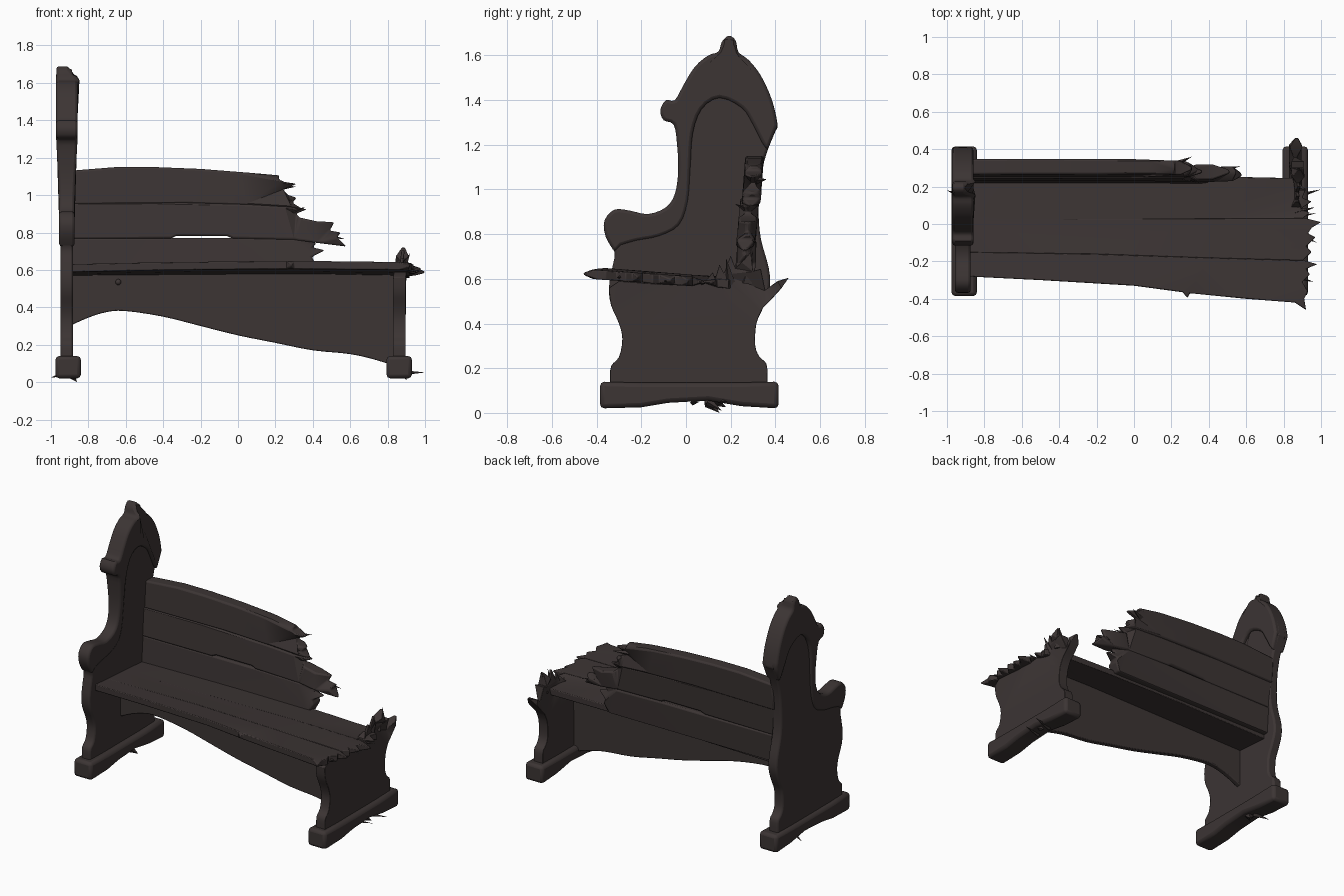
import bpy, bmesh, math
from mathutils import Vector

wood = bpy.data.materials.new("dark aged wood")
wood.diffuse_color = (0.045, 0.035, 0.034, 1)


def finish(name, bm, bevel=0.0, segs=2):
    bmesh.ops.recalc_face_normals(bm, faces=bm.faces)
    me = bpy.data.meshes.new(name)
    bm.to_mesh(me)
    bm.free()
    me.materials.append(wood)
    ob = bpy.data.objects.new(name, me)
    bpy.context.collection.objects.link(ob)
    if bevel:
        m = ob.modifiers.new("rounded edges", 'BEVEL')
        m.width, m.segments, m.limit_method = bevel, segs, 'ANGLE'
        m.angle_limit = math.radians(50)
    bpy.ops.object.select_all(action='DESELECT')
    bpy.context.view_layer.objects.active = ob
    ob.select_set(True)
    bpy.ops.object.shade_smooth_by_angle(angle=math.radians(40))
    return ob


def smooth(p, n=3):
    """Rounded curve through an open chain of 2D points."""
    p = [Vector(q) for q in p]
    out = []
    for i in range(len(p) - 1):
        a, b, c, d = p[max(i - 1, 0)], p[i], p[i + 1], p[min(i + 2, len(p) - 1)]
        for k in range(n):
            t = k / n
            out.append(0.5 * (2 * b + (c - a) * t + (2 * a - 5 * b + 4 * c - d) * t * t
                              + (3 * b - a - 3 * c + d) * t ** 3))
    return [tuple(q) for q in out + [p[-1]]]


def slab(name, outline, place, bevel=0.0, splinter=False):
    """Outline (u, v) thickened by s = -1..1; sharp tips are thinned to splinters."""
    bm = bmesh.new()
    n = len(outline)
    thick = []
    for i in range(n):
        o = Vector(outline[i])
        a, b = Vector(outline[i - 1]) - o, Vector(outline[(i + 1) % n]) - o
        thick.append(0.25 if splinter and a.angle(b) < math.radians(75) else 1.0)
    rings = [[bm.verts.new(place(u, v, s * t)) for (u, v), t in zip(outline, thick)]
             for s in (-1, 1)]
    caps = [bm.faces.new(r) for r in rings]
    for i in range(n):
        j = (i + 1) % n
        bm.faces.new((rings[0][i], rings[0][j], rings[1][j], rings[1][i]))
    bm.normal_update()
    if splinter:
        bmesh.ops.triangulate(bm, faces=caps)
    return finish(name, bm, bevel)


# End panel profiles (y, z)
front_low = [(-.34, .08), (-.34, .15), (-.335, .21), (-.30, .25), (-.285, .33), (-.30, .40),
             (-.335, .48), (-.345, .56)]
arm_to_top = [(-.33, .65), (-.32, .72), (-.36, .79), (-.365, .86), (-.32, .91), (-.25, .905),
              (-.17, .89), (-.09, .92), (-.05, .98), (-.035, 1.08), (-.04, 1.2), (-.055, 1.29),
              (-.10, 1.31), (-.115, 1.355), (-.09, 1.40), (-.05, 1.40), (-.01, 1.47),
              (.04, 1.55), (.10, 1.60), (.145, 1.617), (.16, 1.66), (.19, 1.688),
              (.222, 1.668), (.235, 1.615), (.28, 1.58), (.335, 1.51), (.385, 1.40), (.41, 1.29)]
back_mid = [(.40, 1.26), (.36, 1.16), (.335, 1.05), (.325, .9), (.335, .78), (.37, .65)]
back_low = [(.375, .56), (.345, .47), (.315, .40), (.31, .30), (.33, .25), (.36, .22),
            (.365, .15), (.365, .08)]


def end(half, flare):
    """Thickness grows toward the arch and narrows at the finial."""
    def place(u, v, s):
        tip = min(max((v - 1.62) / .05, 0), 1)
        h = half + flare * min(max((v - 1) / .3, 0), 1)
        return (-.915 - .022 * tip + (h + (.034 - h) * tip) * s, u, v)
    return place


slab("left_end_panel", smooth(front_low + arm_to_top + back_mid + back_low),
     end(.034, 0), .012)

# Raised moulding round the armrest and arch of the whole end
inner = [(.34, 1.21), (.30, 1.29), (.25, 1.365), (.15, 1.41), (.07, 1.36), (.03, 1.25),
         (.02, 1.1), (.01, .95), (-.03, .84), (-.12, .79), (-.22, .77), (-.29, .75)]
slab("left_end_moulding", smooth(arm_to_top[1:]) + [(.395, 1.25), (.365, 1.175)] + smooth(inner),
     end(.042, .015), .014)

# Broken end panel
broken = [(-.30, .59), (-.1, .575), (.08, .58), (.12, .63), (.13, .60), (.15, .665), (.17, .625),
          (.20, .705), (.22, .65), (.25, .675), (.29, .72), (.30, .635), (.335, .645),
          (.355, .55), (.41, .59), (.46, .605), (.425, .555), (.375, .50)]
slab("right_end_panel", smooth(front_low) + broken + smooth(back_low[1:]),
     lambda u, v, s: (.862 + .02 * max(v - .55, 0) / .15 + .034 * s, u, v), .008, True)

# Feet, worn hollow underneath
foot = [(-.385, .02), (-.2, .025), (-.08, .045), (.1, .055), (.25, .03), (.415, .02),
        (.415, .14), (.2, .135), (-.2, .135), (-.385, .14)]
for side, cx in (("left", -.908), ("right", .862)):
    slab(side + "_foot", foot, lambda u, v, s: (cx + .068 * s, u, v), .02)


# Seat boards (x, y), tilted down toward the back, snapped at the right
def seat(u, v, s):
    return (u, v, .59 - .07 * v + .012 * math.sin((u + .9) * 1.7) + .021 * s)


slab("seat_front_board", [(-.9, -.28), (-.5, -.30), (0, -.33), (.26, -.365), (.285, -.395),
     (.30, -.37), (.6, -.40), (.86, -.42), (.92, -.46), (.91, -.40), (.93, -.36), (.90, -.31),
     (.94, -.27), (.92, -.24), (.98, -.215), (.91, -.195), (.4, -.18), (-.2, -.16), (-.9, -.15)],
     seat, .005, True)
slab("seat_middle_board", [(-.9, -.153), (-.2, -.163), (.4, -.183), (.90, -.197), (.95, -.15),
     (.92, -.12), (.97, -.07), (.93, -.05), (.95, -.02), (1.0, .01), (.92, .03), (.4, .03),
     (-.9, .025)], seat, .005, True)
slab("seat_back_board", [(-.9, .02), (.4, .025), (.90, .027), (.94, .06), (.89, .08),
     (.95, .12), (.90, .14), (.92, .19), (.88, .20), (.86, .245), (.4, .255), (-.2, .265),
     (-.9, .27)], seat, .005, True)

# Stretcher board under the middle of the seat, with a curved lower edge (x, z)
apron_low = [(-.9, .30), (-.8, .345), (-.7, .375), (-.6, .38), (-.4, .35), (-.2, .30), (0, .25),
             (.2, .21), (.4, .17), (.6, .15), (.75, .115), (.85, .08)]
slab("under_seat_stretcher", smooth(apron_low) + [(.85, .585), (-.9, .585)],
     lambda u, v, s: (u, .01 + .018 * s, v), .006)


# Thick backrest planks (x, z), leaning back, each snapped off at the right
def plank(shift):
    return lambda u, v, s: (u, .265 + shift + (v - .64) * .075
                            + .02 * max(u - .2, 0) * math.sin(v * 40) + .042 * s, v)


slab("back_top_plank", [(-.9, .950), (-.3, .955), (.05, .945), (.27, .932), (.345, .925),
     (.29, .96), (.315, .985), (.27, 1.0), (.24, 1.03), (.315, 1.06), (.25, 1.07), (.215, 1.085),
     (.225, 1.105), (0, 1.125), (-.2, 1.14), (-.45, 1.15), (-.65, 1.15), (-.9, 1.13)],
     plank(.004), .016, True)
slab("back_middle_plank", [(-.9, .766), (-.36, .768), (-.33, .782), (-.06, .782), (-.03, .768),
     (.3, .761), (.42, .745), (.58, .725), (.53, .775), (.55, .80), (.49, .81), (.515, .855),
     (.42, .86), (.33, .88), (.31, .90), (.37, .925), (.27, .937), (.05, .950), (-.3, .960),
     (-.9, .955)], plank(-.004), .01, True)
slab("back_bottom_plank", [(-.9, .58), (.38, .58), (.41, .64), (.395, .67), (.465, .705),
     (.40, .72), (.42, .745), (.3, .764), (-.03, .772), (-.9, .770)],
     plank(0), .01, True)


# Loose splinters and a peg
def spikes(name, items, sides=4):
    bm = bmesh.new()
    for a, b, r in items:
        a, b = Vector(a), Vector(b)
        rot = (b - a).to_track_quat('Z', 'Y')
        ring = [bm.verts.new(a + rot @ Vector((r * math.cos(k * math.tau / sides),
                r * math.sin(k * math.tau / sides), 0))) for k in range(sides)]
        tip = bm.verts.new(b)
        bm.faces.new(ring)
        for k in range(sides):
            bm.faces.new((ring[k], ring[(k + 1) % sides], tip))
    finish(name, bm)


spikes("right_foot_splinters", [((.84, .14, .05), (1.0, .185, .052), .018),
                                ((.84, .03, .045), (.98, .06, .05), .012),
                                ((.88, .10, .05), (.90, .16, .01), .02)])
spikes("left_foot_splinters", [((-.9, .14, .05), (-1.0, .18, .025), .02),
                               ((-.9, .10, .05), (-.86, .15, .0), .03)])
spikes("seat_splinters", [((.86, -.05, .59), (.98, -.10, .59), .016),
                          ((.86, .06, .585), (.97, .09, .58), .016),
                          ((.86, -.28, .61), (.96, -.31, .605), .015)])
spikes("panel_splinters", [((.87, .27, .58), (.885, .30, .725), .028),
                           ((.87, .20, .58), (.92, .18, .69), .024)])
spikes("plank_splinters", [((.20, .31, 1.04), (.31, .36, 1.045), .02),
                           ((.40, .27, .80), (.57, .31, .765), .025),
                           ((.25, .29, .90), (.36, .22, .935), .02)])

bm = bmesh.new()
bmesh.ops.create_uvsphere(bm, u_segments=10, v_segments=6, radius=.016)
bmesh.ops.translate(bm, verts=bm.verts, vec=(-.64, -.012, .535))
finish("stretcher_peg", bm)
